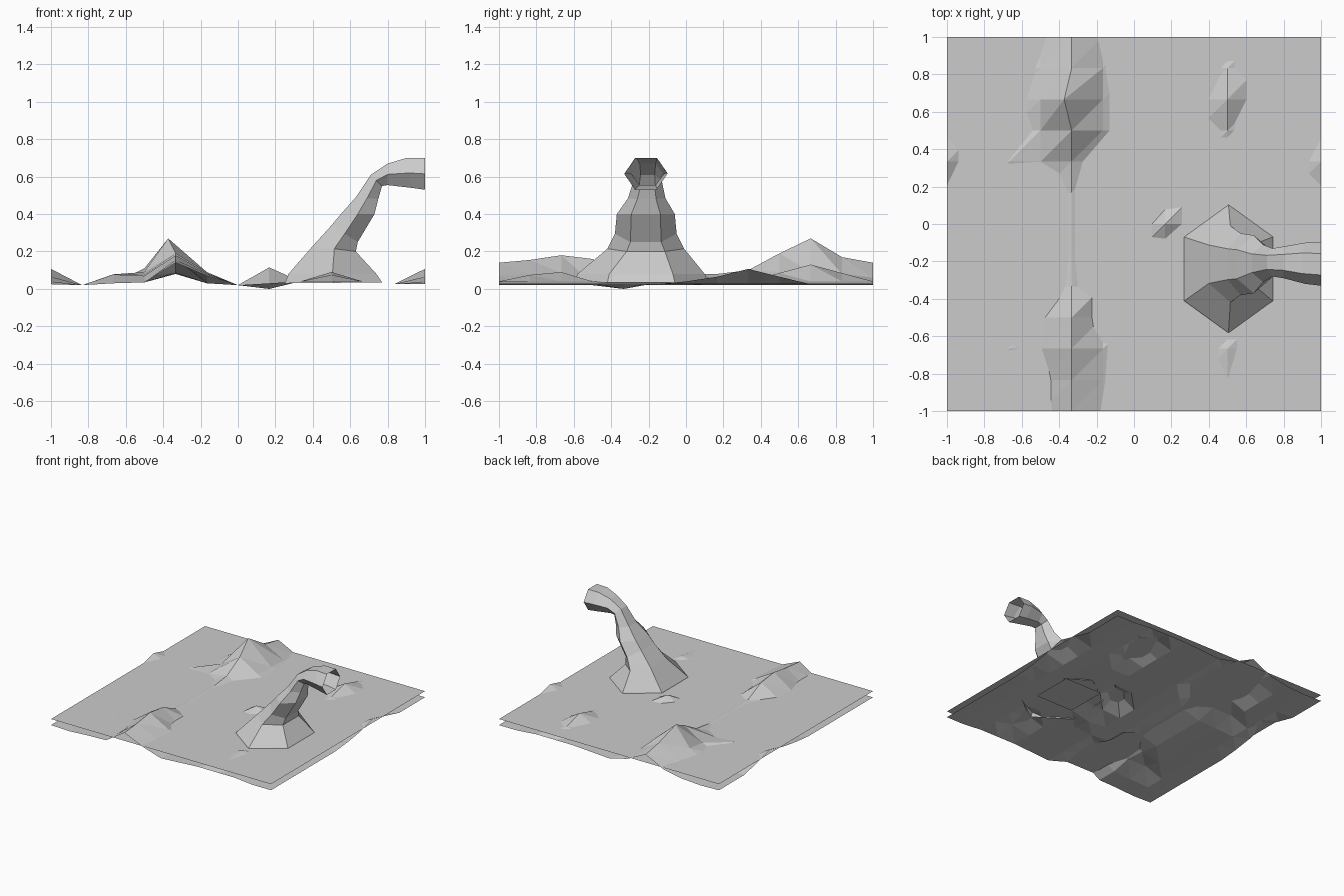
import bpy, bmesh

if "Cube" in bpy.data.objects:
    bpy.data.objects.remove(bpy.data.objects["Cube"])


def add_object(name, bm):
    mesh = bpy.data.meshes.new(name)
    bm.to_mesh(mesh)
    bm.free()
    obj = bpy.data.objects.new(name, mesh)
    bpy.context.collection.objects.link(obj)
    return obj


# Sea bed: 12 x 12 grid, a ridge profile across x plus individual peaks
profile = [.025, .02, .03, .035, .08, .03, .02, .03, .04, .04, .04, .025, .025]
peaks = {
    (-2, 4): .27, (-2, 3): .19, (-2, 5): .17, (-2, 6): .14, (-2, 2): .10,
    (-3, 4): .11, (-3, 3): .09, (-3, 5): .085, (-3, 2): .075, (-3, 6): .06,
    (-1, 4): .09, (-1, 3): .09, (-1, 5): .08, (-1, 6): .06, (-4, 2): .078,
    (-2, -4): .18, (-2, -3): .16, (-2, -5): .155, (-2, -6): .14, (-2, -2): .085,
    (-1, -4): .085, (-1, -5): .08, (-1, -6): .07, (-3, -4): .07, (-3, -3): .06,
    (3, 4): .13, (3, 5): .085, (3, 3): .085, (3, -4): .09, (3, -5): .075,
    (1, 0): .115, (1, -2): 0, (-4, -4): .077,
}
for side in (-6, 6):
    peaks.update({(side, 2): .107, (side, 1): .065, (side, 3): .065, (side, 0): .04})
shift = {(-2, 4): -.04}

bm = bmesh.new()
grid = {}
for i in range(-6, 7):
    for j in range(-6, 7):
        z = peaks.get((i, j), profile[i + 6])
        grid[i, j] = bm.verts.new((i / 6 + shift.get((i, j), 0), j / 6, z))
for i in range(-6, 6):
    for j in range(-6, 6):
        if i in (2, 3) and j in (-2, -1):      # opening under the rock
            continue
        a, b = grid[i, j], grid[i + 1, j]
        c, d = grid[i + 1, j + 1], grid[i, j + 1]
        bm.faces.new((a, b, c))
        bm.faces.new((a, c, d))
add_object("sea_bed", bm)

# Water surface
bm = bmesh.new()
bm.faces.new([bm.verts.new((x, y, .075)) for x, y in ((-1, -1), (1, -1), (1, 1), (-1, 1))])
add_object("water_surface", bm)

# Curved rock: six-sided rings (left x, left z, right x, right z, y min, y max)
rings = [
    (.25, .03, .77, .035, -.60, .12),
    (.27, .08, .74, .08, -.58, .10),
    (.40, .23, .63, .20, -.42, -.01),
    (.50, .34, .64, .25, -.38, -.05),
    (.55, .40, .73, .40, -.37, -.06),
    (.63, .49, .75, .48, -.31, -.11),
    (.71, .61, .77, .55, -.28, -.13),
    (.80, .67, .80, .555, -.29, -.12),
    (.90, .70, .93, .54, -.32, -.10),
    (1.0, .70, 1.0, .53, -.33, -.10),
]
bm = bmesh.new()
loops = []
for xl, zl, xr, zr, y0, y1 in rings:
    xm, zm, ym, w = (xl + xr) / 2, (zl + zr) / 2, (y0 + y1) / 2, (y1 - y0) / 4
    points = [(xm, y0, zm), (xr, ym - w, zr), (xr, ym + w, zr),
              (xm, y1, zm), (xl, ym + w, zl), (xl, ym - w, zl)]
    loops.append([bm.verts.new(p) for p in points])
for low, high in zip(loops, loops[1:]):
    for k in range(6):
        n = (k + 1) % 6
        bm.faces.new((low[k], low[n], high[n], high[k]))
add_object("curved_rock", bm)
